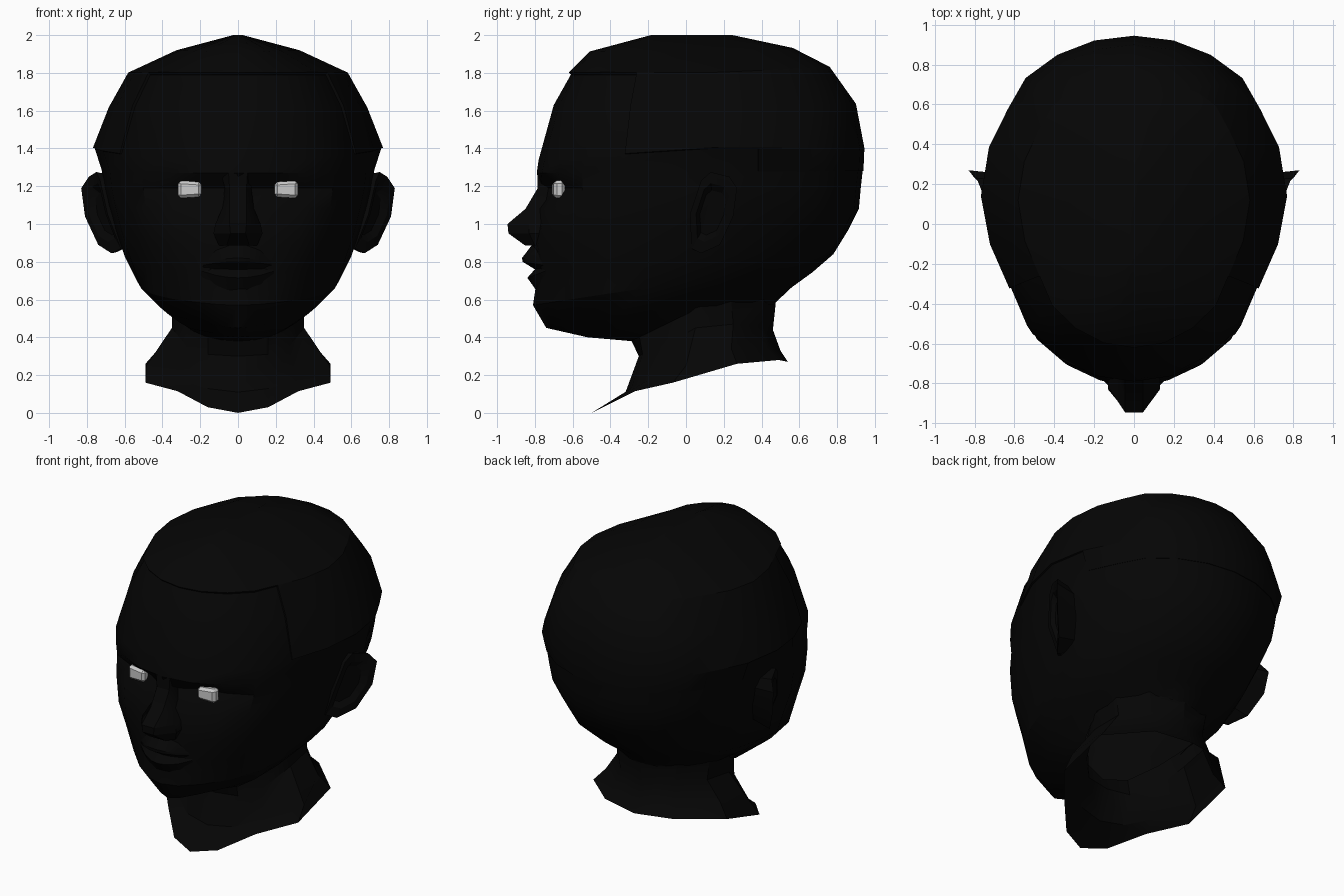
import bpy, bmesh, math
from mathutils import Vector

if "Cube" in bpy.data.objects:
    bpy.data.objects.remove(bpy.data.objects["Cube"])


def material(name, value):
    m = bpy.data.materials.new(name)
    m.diffuse_color = (value, value, value, 1)
    m.use_nodes = True
    m.node_tree.nodes["Principled BSDF"].inputs["Base Color"].default_value = m.diffuse_color
    return m


SKIN = material("near black skin", 0.0016)
WHITE = material("pale grey eye", 0.6)


def finish(name, bm, mat, normals=True):
    if normals:
        bmesh.ops.recalc_face_normals(bm, faces=bm.faces[:])
    me = bpy.data.meshes.new(name)
    bm.to_mesh(me)
    bm.free()
    ob = bpy.data.objects.new(name, me)
    bpy.context.collection.objects.link(ob)
    me.materials.append(mat)
    bpy.ops.object.select_all(action='DESELECT')
    ob.select_set(True)
    bpy.context.view_layer.objects.active = ob
    bpy.ops.object.shade_smooth_by_angle(angle=math.radians(30))
    return ob


def full(half):
    """Complete a half ring that starts and ends on the centre line."""
    return half + [(-x, y, z) for x, y, z in half[-2:0:-1]]


def loft(rings, cap_start=False, cap_end=False, closed=True):
    bm = bmesh.new()
    rows = [[bm.verts.new(p) for p in r] for r in rings]
    n = len(rows[0])
    for a, b in zip(rows, rows[1:]):
        for i in range(n if closed else n - 1):
            j = (i + 1) % n
            bm.faces.new((a[i], a[j], b[j], b[i]))
    if cap_start:
        bm.faces.new(rows[0][::-1])
    if cap_end:
        bm.faces.new(rows[-1])
    return bm


# Skull: tilted oval rings, open where the neck joins
# (front y, z, half width, its y, z, back y, z, front fullness)
N = 12
levels = [
    (-.29, .38, .345, .10, .57, .47, .575, 1),
    (-.52, .40, .36, .04, .56, .475, .585, 1),
    (-.74, .45, .43, .00, .60, .56, .665, 1.05),
    (-.81, .57, .53, .00, .69, .67, .745, .95),
    (-.785, .74, .60, .03, .83, .78, .84, .88),
    (-.81, .88, .65, .06, .97, .86, .97, .83),
    (-.80, 1.08, .69, .10, 1.10, .915, 1.08, .82),
    (-.77, 1.19, .71, .12, 1.19, .925, 1.19, .83),
    (-.79, 1.27, .72, .14, 1.28, .935, 1.28, .86),
    (-.78, 1.34, .758, .14, 1.40, .934, 1.40, 1),
    (-.70, 1.63, .67, .14, 1.61, .885, 1.63, .97),
    (-.61, 1.79, .57, .12, 1.79, .75, 1.82, .95),
    (-.50, 1.90, .32, .10, 1.905, .56, 1.917, .9),
    (-.18, 1.985, .02, .03, 1.985, .24, 1.985, 1),
]
sockets = {(6, 1): .03, (7, 1): .085, (7, 2): .05}
temple = {4: .94, 5: .975, 7: .98, 8: .95}
chin = {(1, 1): .6, (1, 2): .7, (2, 1): .6, (2, 2): .68, (2, 3): .85,
        (3, 1): .8, (3, 2): .86, (3, 3): .95}
rings = []
for k, (yf, zf, w, yw, zw, yb, zb, full_front) in enumerate(levels):
    half = []
    for i in range(N + 1):
        t = math.pi * i / N
        c = abs(math.cos(t))
        front = i < N / 2
        ye, ze = (yf, zf) if front else (yb, zb)
        power = full_front if front else (.88 if k >= 4 else 1)
        cy = c ** power if c > 1e-6 else 0
        wide = temple.get(i, 1) if k >= 4 else chin.get((k, i), 1)
        half.append((w * math.sin(t) * wide if 0 < i < N else 0,
                     yw + (ye - yw) * cy + sockets.get((k, i), 0),
                     zw + (ze - zw) * c))
    rings.append(full(half))
bm = loft(rings, False, True)
bmesh.ops.recalc_face_normals(bm, faces=bm.faces[:])
bm.normal_update()


# Cropped hair: a slightly raised region that fades out toward the nape
def is_hair(f):
    c = f.calc_center_median()
    return c.z > 1.81 or (c.z > 1.36 and c.y > -.31) or (c.z > 1.26 and c.y > .3)


geo = bmesh.ops.extrude_face_region(bm, geom=[f for f in bm.faces if is_hair(f)])
bm.normal_update()
new = [v for v in geo["geom"] if isinstance(v, bmesh.types.BMVert)]
moves = [(v, v.normal.copy()) for v in new]
for v, nrm in moves:
    v.co += nrm * .016 * min(1, max(.1, (v.co.z - 1.2) / .3))
finish("head", bm, SKIN)

# Neck: flared collar, hollow and open underneath
neck = [
    [(0, -.50, 0), (.16, -.44, .03), (.32, -.27, .115), (.49, -.07, .16),
     (.49, .27, .26), (.25, .49, .28), (0, .54, .27)],
    [(0, -.32, .11), (.17, -.29, .13), (.31, -.19, .18), (.485, 0, .25),
     (.42, .24, .34), (.23, .43, .34), (0, .50, .33)],
    [(0, -.25, .30), (.16, -.23, .31), (.27, -.12, .35), (.35, .05, .45),
     (.33, .25, .47), (.20, .40, .46), (0, .46, .44)],
    [(0, -.29, .385), (.16, -.25, .42), (.28, -.10, .50), (.35, .05, .57),
     (.34, .24, .59), (.22, .41, .60), (0, .475, .58)],
]
finish("neck", loft([full(r) for r in neck]), SKIN)

# Nose: z, ridge y, ridge half width, wing y, wing half width
nose = [(1.27, -.785, .05, -.74, .09), (1.19, -.785, .045, -.74, .07),
        (1.08, -.85, .045, -.77, .085), (1.0, -.945, .045, -.83, .12),
        (.95, -.94, .04, -.83, .13), (.885, -.85, .06, -.80, .10)]
finish("nose", loft([[(-wx, -.68, z), (-wx, wy, z), (-rx, ry, z),
                      (rx, ry, z), (wx, wy, z), (wx, -.68, z)]
                     for z, ry, rx, wy, wx in nose], True, True), SKIN)

# Lips: profile rows fading into the cheeks toward the mouth corners
profile = [(.89, -.815), (.82, -.868), (.80, -.865), (.76, -.80),
           (.715, -.84), (.68, -.815), (.63, -.78)]
lips = []
for z, y in profile:
    row = []
    for x in (-.20, -.12, -.05, 0, .05, .12, .20):
        k = (abs(x) / .20) ** 2
        row.append((x, y + (-.737 - y) * k, z + (.77 - z) * k * .7))
    lips.append(row)
bm = loft(lips[::-1], closed=False)
finish("lips", bm, SKIN, normals=False)

# Ears: back-swept rim, shallow hollow front, tapered root
rim = [(.69, .02, 1.05), (.73, .08, 1.23), (.75, .13, 1.275), (.79, .23, 1.25),
       (.83, .27, 1.19), (.81, .25, 1.04), (.74, .18, .89), (.67, .08, .845),
       (.62, .03, .87)]
mid = Vector((.73, .14, 1.06))
for side, label in ((1, "right"), (-1, "left")):
    def shape(scale, dx=0, x=None):
        pts = [mid + (Vector(p) - mid) * scale for p in rim]
        return [(side * (p.x + dx if x is None else x), p.y, p.z) for p in pts]
    bm = loft([shape(.82, x=.60), shape(.97, -.03), shape(1), shape(.72),
               shape(.55, -.03)], False, True)
    finish(label + "_ear", bm, SKIN)

    # Eyes: bevelled blocks, slightly tapered toward the nose
    bm = bmesh.new()
    bmesh.ops.create_cube(bm, size=1)
    for v in bm.verts:
        inner = v.co.x < 0
        v.co = Vector((side * (.255 + v.co.x * .125), -.682 + v.co.y * .06
                       + (0 if inner else .012),
                       1.183 + v.co.z * (.078 if inner else .094)))
    bmesh.ops.recalc_face_normals(bm, faces=bm.faces[:])
    bmesh.ops.bevel(bm, geom=bm.edges[:], offset=.016, segments=1,
                    affect='EDGES')
    finish(label + "_eye", bm, WHITE)
